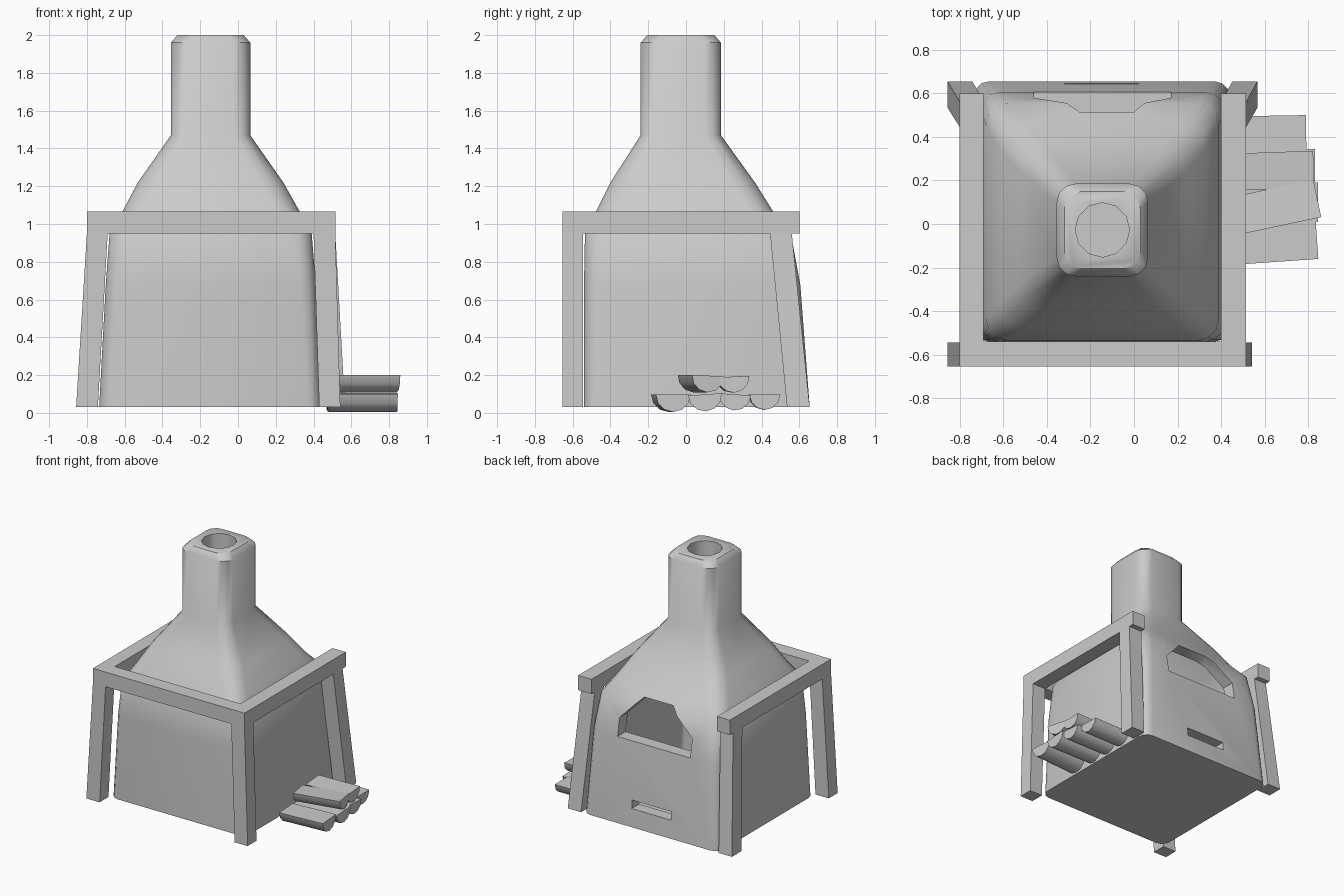
import bpy, bmesh
from math import cos, sin, pi, radians
from mathutils import Matrix, Vector

if "Cube" in bpy.data.objects:
    bpy.data.objects.remove(bpy.data.objects["Cube"])


def make(name, bm):
    bmesh.ops.recalc_face_normals(bm, faces=bm.faces)
    me = bpy.data.meshes.new(name)
    bm.to_mesh(me)
    bm.free()
    ob = bpy.data.objects.new(name, me)
    bpy.context.collection.objects.link(ob)
    return ob


def loft(name, rings):
    """Skin a list of equal-length point rings and cap both ends."""
    bm = bmesh.new()
    vs = [[bm.verts.new(p) for p in r] for r in rings]
    n = len(vs[0])
    for a, b in zip(vs, vs[1:]):
        for i in range(n):
            bm.faces.new((a[i], a[(i + 1) % n], b[(i + 1) % n], b[i]))
    bm.faces.new(vs[0])
    bm.faces.new(vs[-1])
    return make(name, bm)


def rounded(z, x0, x1, y0, y1, r, off=0.0, seg=3):
    x0, x1, y0, y1 = x0 + off, x1 - off, y0 + off, y1 - off
    r = max(r - off * 0.5, 0.03)
    pts = []
    for k, (cx, cy) in enumerate([(x1 - r, y1 - r), (x0 + r, y1 - r),
                                  (x0 + r, y0 + r), (x1 - r, y0 + r)]):
        for i in range(seg + 1):
            a = pi / 2 * (k + i / seg)
            pts.append((cx + r * cos(a), cy + r * sin(a), z))
    return pts


def rect(z, x0, x1, y0, y1):
    return [(x0, y0, z), (x1, y0, z), (x1, y1, z), (x0, y1, z)]


# Furnace body: rounded-square sections narrowing into the chimney
S = [(0.03, -.735, .44, -.54, .655, .07),
     (0.68, -.70, .412, -.54, .605, .08),
     (0.95, -.68, .39, -.535, .555, .10),
     (1.06, -.615, .33, -.48, .465, .12),
     (1.22, -.53, .24, -.40, .365, .12),
     (1.47, -.355, .065, -.24, .185, .085),
     (1.96, -.355, .065, -.24, .185, .085),
     (2.00, -.32, .03, -.205, .15, .08)]
body = loft("furnace_body", [rounded(*s) for s in S])

# Cutters: inner chamber, flue, stoking door and ash vent
chamber = loft("chamber_cutter",
               [rounded(max(s[0], .13), *s[1:], off=0.1) for s in S[:6]])
flue = loft("flue_cutter", [[(-.145 + .125 * cos(i * pi / 6),
                              -.027 + .125 * sin(i * pi / 6), z)
                             for i in range(12)] for z in (1.3, 2.1)])
door = [(-.46, .68), (.17, .68), (.17, .82), (0, 1.0), (-.25, 1.0), (-.46, .82)]
door_cut = loft("door_cutter", [[(x, y, z) for x, z in door] for y in (.25, .8)])
vent_cut = loft("vent_cutter", [rect(z, -.32, .02, .45, .8) for z in (.17, .235)])

for cutter in (chamber, flue, door_cut, vent_cut):
    cutter.hide_render = True
    m = body.modifiers.new("cut", 'BOOLEAN')
    m.operation = 'DIFFERENCE'
    m.solver = 'EXACT'
    m.object = cutter
dg = bpy.context.evaluated_depsgraph_get()
cut_mesh = bpy.data.meshes.new_from_object(body.evaluated_get(dg))
body.modifiers.clear()
body.data = cut_mesh
for cutter in (chamber, flue, door_cut, vent_cut):
    bpy.data.objects.remove(cutter)
bpy.context.view_layer.objects.active = body
body.select_set(True)
bpy.ops.object.shade_smooth_by_angle(angle=radians(42))
body.select_set(False)

# Timber frame: three top beams
for name, r in [("left_beam", (-.80, -.69, -.54, .60)),
                ("right_beam", (.40, .515, -.54, .60)),
                ("front_beam", (-.80, .515, -.655, -.54))]:
    loft(name, [rect(.95, *r), rect(1.065, *r)])

# Splayed legs (bottom section, top section)
for name, lo, hi in [
        ("front_left_leg", (-.857, -.742, -.655, -.545), (-.80, -.69, -.655, -.545)),
        ("front_right_leg", (.43, .542, -.655, -.545), (.40, .515, -.655, -.545)),
        ("back_left_leg", (-.857, -.742, .535, .655), (-.80, -.69, .445, .56)),
        ("back_right_leg", (.452, .567, .535, .655), (.40, .515, .445, .56))]:
    loft(name, [rect(.03, *lo), rect(.95, *hi)])


# Split logs: half-round, flat side up. (x mid, y mid, top z, length, yaw, roll, radius)
def log(name, x, y, z, length, yaw, roll, r):
    prof = [(r * cos(a), r * sin(a)) for a in (pi + pi * i / 6 for i in range(7))]
    ob = loft(name, [[(s * length / 2, u, v) for u, v in prof] for s in (-1, 1)])
    ob.data.transform(Matrix.Translation(Vector((x, y, z)))
                      @ Matrix.Rotation(radians(yaw), 4, 'Z')
                      @ Matrix.Rotation(radians(roll), 4, 'X'))
    bpy.context.view_layer.objects.active = ob
    ob.select_set(True)
    bpy.ops.object.shade_smooth_by_angle(angle=radians(40))
    ob.select_set(False)


for i, spec in enumerate([(.66, -.08, .098, .36, 4, 0, .093),
                          (.66, .10, .098, .37, 0, 4, .09),
                          (.65, .26, .098, .36, 0, -4, .085),
                          (.63, .415, .098, .32, 1, 0, .082),
                          (.665, .08, .197, .36, 12, -3, .088),
                          (.65, .245, .192, .35, 2, 3, .085)]):
    log(f"log_{i + 1}", *spec)
